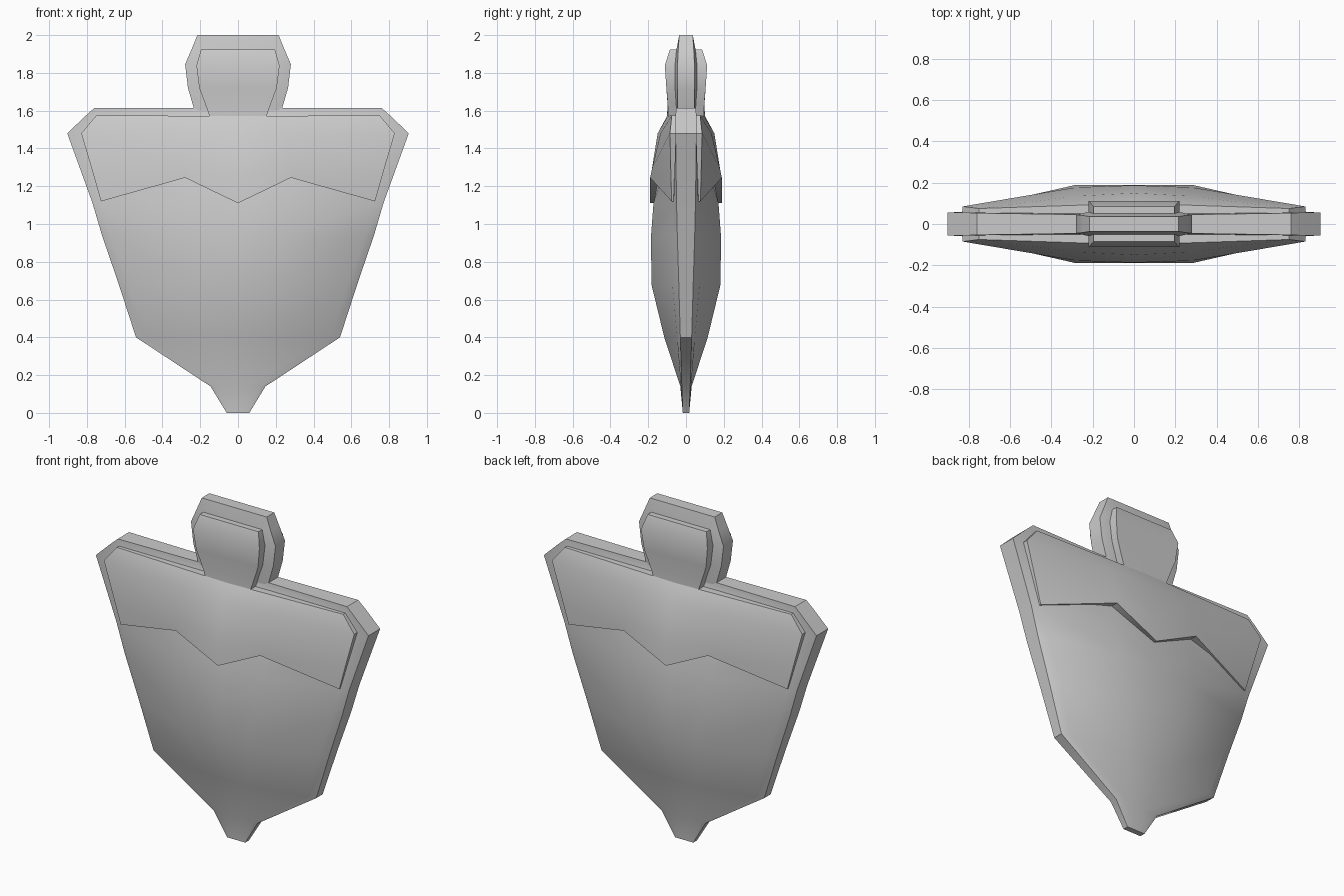
import bpy, bmesh, math


def shell(name, rows, depth=None):
    """Quarter surface (rows of (x, z, half thickness), centre outward) with a
    skirt, mirrored left/right and front/back. No depth: skirt meets y = 0."""
    bm = bmesh.new()
    grid = [[bm.verts.new((x, -y, z)) for x, z, y in row] for row in rows]
    m, n = len(grid) - 1, len(grid[0]) - 1
    for r in range(m):
        for c in range(n):
            bm.faces.new((grid[r][c], grid[r][c + 1],
                          grid[r + 1][c + 1], grid[r + 1][c]))
    path = grid[0] + [row[n] for row in grid[1:]] + grid[m][-2::-1]
    base = [bm.verts.new((v.co.x, 0 if depth is None else v.co.y + depth, v.co.z))
            for v in path]
    for i in range(len(path) - 1):
        bm.faces.new((path[i + 1], path[i], base[i], base[i + 1]))
    me = bpy.data.meshes.new(name)
    bm.to_mesh(me)
    bm.free()
    ob = bpy.data.objects.new(name, me)
    bpy.context.collection.objects.link(ob)
    mod = ob.modifiers.new("mirror", 'MIRROR')
    mod.use_axis = (True, True, False)
    mod.merge_threshold = 0.0005
    bpy.ops.object.select_all(action='DESELECT')
    ob.select_set(True)
    bpy.context.view_layer.objects.active = ob
    bpy.ops.object.shade_smooth_by_angle(angle=math.radians(35))
    return ob


# shield body: z, centre (x, y), inner (x, y), rim (x, y)
body = [
    (0.00, 0.02, 0.017, 0.045, 0.017, 0.06, 0.017),
    (0.14, 0.05, 0.030, 0.120, 0.027, 0.145, 0.022),
    (0.40, 0.13, 0.115, 0.490, 0.047, 0.54, 0.030),
    (0.68, 0.20, 0.183, 0.580, 0.072, 0.631, 0.038),
    (0.94, 0.25, 0.185, 0.675, 0.077, 0.72, 0.046),
    (1.11, 0.28, 0.172, 0.725, 0.066, 0.77, 0.050),
    (1.48, 0.28, 0.100, 0.820, 0.055, 0.904, 0.055),
    (1.57, 0.28, 0.050, 0.740, 0.055, 0.81, 0.055),
    (1.615, 0.24, 0.045, 0.700, 0.052, 0.76, 0.053),
]
shell("shield_body", [[(0, z, ym), (xm, z, ym), (xi, z, yi), (xe, z, ye)]
                      for z, xm, ym, xi, yi, xe, ye in body])

# top tab rim, slightly thicker under its raised panel
tab = [(1.60, 0.17, 0.05, 0.23, 0.045), (1.72, 0.205, 0.058, 0.265, 0.045),
       (1.845, 0.22, 0.058, 0.28, 0.045), (1.925, 0.195, 0.05, 0.246, 0.041),
       (2.0, 0.16, 0.036, 0.215, 0.036)]
shell("top_tab", [[(0, z, yi), (xi, z, yi), (x, z, y)] for z, xi, yi, x, y in tab])

# raised upper panel with zig-zag lower edge
shell("upper_panel", [
    [(0, 1.11, 0.19), (0.28, 1.245, 0.19), (0.725, 1.12, 0.076)],
    [(0, 1.25, 0.187), (0.28, 1.30, 0.178), (0.765, 1.26, 0.08)],
    [(0, 1.48, 0.15), (0.28, 1.48, 0.135), (0.83, 1.48, 0.085)],
    [(0, 1.572, 0.10), (0.155, 1.572, 0.095), (0.75, 1.575, 0.075)],
], 0.07)

# raised panel on the tab
tab_panel = [(1.57, 0.15, 0.10, 0.095), (1.64, 0.175, 0.098, 0.097),
             (1.72, 0.205, 0.104, 0.104), (1.84, 0.22, 0.112, 0.112),
             (1.925, 0.195, 0.085, 0.085)]
shell("tab_panel", [[(0, z, yc), (x, z, y)] for z, x, yc, y in tab_panel], 0.06)
